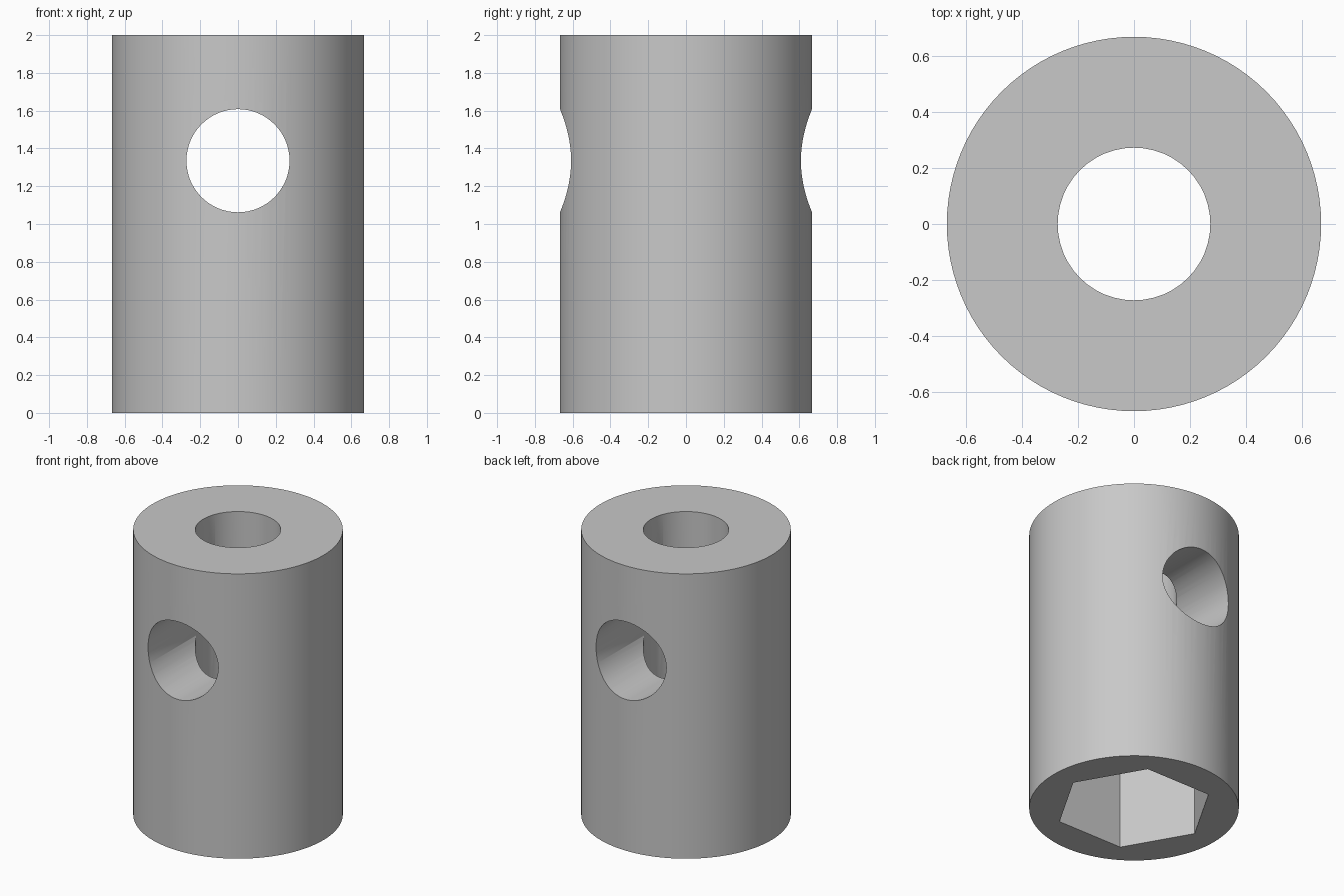
import bpy
from math import radians

default_cube = bpy.data.objects.get("Cube")
if default_cube:
    bpy.data.objects.remove(default_cube, do_unlink=True)

HEIGHT = 2.0
OUTER_RADIUS = 0.667
BORE_RADIUS = 0.272
HOLE_Z = 1.335
SOCKET_RADIUS = 0.504
SOCKET_DEPTH = 0.667

steel = bpy.data.materials.new("grey steel")
steel.use_nodes = True
colour = (0.58, 0.58, 0.58, 1)
steel.diffuse_color = colour
steel.node_tree.nodes["Principled BSDF"].inputs["Base Color"].default_value = colour


def cylinder(name, sides, radius, depth, z, rotation=(0, 0, 0)):
    bpy.ops.mesh.primitive_cylinder_add(
        vertices=sides, radius=radius, depth=depth,
        location=(0, 0, z), rotation=rotation)
    obj = bpy.context.object
    obj.name = name
    obj.data.materials.append(steel)
    return obj


# Round outer body
body = cylinder("socket_body", 96, OUTER_RADIUS, HEIGHT, HEIGHT / 2)

# Centre bore, cross hole for the turning bar, and hexagonal socket underneath
cutters = [
    cylinder("bore_cutter", 48, BORE_RADIUS, HEIGHT + 1, HEIGHT / 2),
    cylinder("cross_hole_cutter", 64, BORE_RADIUS + 0.001, 2, HOLE_Z,
             (radians(90), 0, 0)),
    cylinder("hex_cutter", 6, SOCKET_RADIUS, SOCKET_DEPTH * 2, 0,
             (0, 0, radians(30))),
]

bpy.ops.object.select_all(action="DESELECT")
body.select_set(True)
bpy.context.view_layer.objects.active = body
for cutter in cutters:
    cutter.hide_render = True
    cut = body.modifiers.new(cutter.name, "BOOLEAN")
    cut.operation = "DIFFERENCE"
    cut.solver = "EXACT"
    cut.object = cutter
    bpy.ops.object.modifier_apply(modifier=cut.name)

for cutter in cutters:
    bpy.data.objects.remove(cutter, do_unlink=True)

# Smooth round walls, crisp rims and hexagon corners
bpy.ops.object.shade_smooth_by_angle(angle=radians(30))
